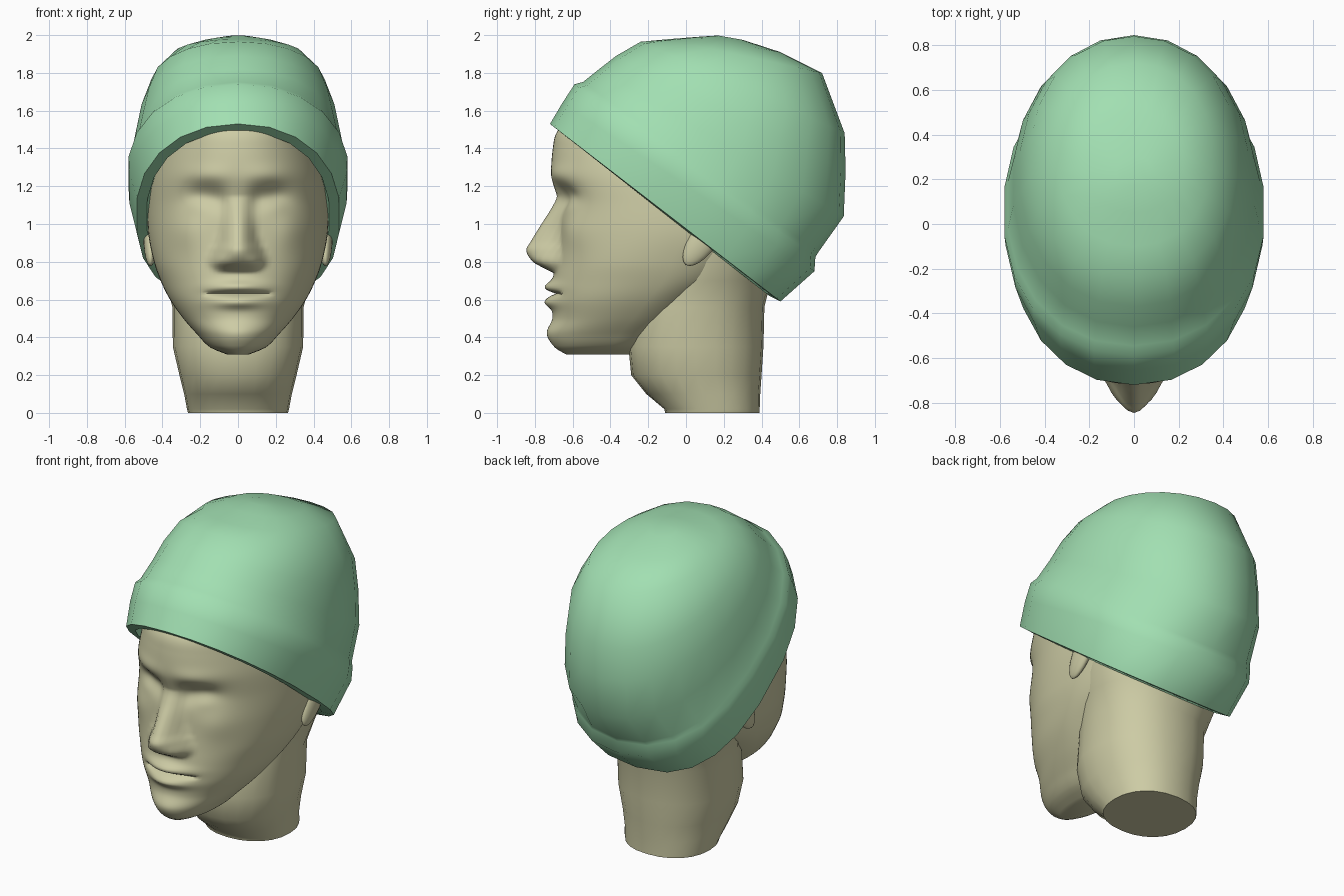
import bpy, math

if "Cube" in bpy.data.objects:
    bpy.data.objects.remove(bpy.data.objects["Cube"])


def material(name, rgb):
    m = bpy.data.materials.new(name)
    m.diffuse_color = (*rgb, 1)
    m.use_nodes = True
    m.node_tree.nodes["Principled BSDF"].inputs["Base Color"].default_value = m.diffuse_color
    return m


SKIN = material("pale olive skin", (0.61, 0.60, 0.375))
KNIT = material("mint green knit", (0.36, 0.74, 0.445))


def spline(table, z, col):
    """Smooth (Hermite) lookup of column col at height z."""
    n = len(table)
    z = max(table[0][0], min(table[-1][0], z))
    i = max(k for k in range(n - 1) if table[k][0] <= z)

    def slope(k):
        a, b = table[max(k - 1, 0)], table[min(k + 1, n - 1)]
        return (b[col] - a[col]) / (b[0] - a[0])
    p, q = table[i], table[i + 1]
    h = q[0] - p[0]
    t = (z - p[0]) / h
    return ((2*t**3 - 3*t*t + 1) * p[col] + (t**3 - 2*t*t + t) * h * slope(i)
            + (3*t*t - 2*t**3) * q[col] + (t**3 - t*t) * h * slope(i + 1))


def loft(name, rings, mat, angle, cap_start=True):
    """Skin a list of closed rings and close the ends."""
    n = len(rings[0])
    verts = [p for r in rings for p in r]
    faces = []
    for j in range(len(rings) - 1):
        for i in range(n):
            k = (i + 1) % n
            faces.append((j*n + i, j*n + k, (j+1)*n + k, (j+1)*n + i))
    if cap_start:
        faces.append(tuple(reversed(range(n))))
    faces.append(tuple(range(len(verts) - n, len(verts))))
    me = bpy.data.meshes.new(name)
    me.from_pydata(verts, [], faces)
    me.materials.append(mat)
    ob = bpy.data.objects.new(name, me)
    bpy.context.collection.objects.link(ob)
    smooth(ob, angle)
    return ob


def smooth(ob, angle):
    bpy.ops.object.select_all(action='DESELECT')
    ob.select_set(True)
    bpy.context.view_layer.objects.active = ob
    bpy.ops.object.shade_smooth_by_angle(angle=math.radians(angle))


def spow(v, e):
    return math.copysign(abs(v) ** e, v)


# Head sections: z, front y, back y, half width, y of widest point
HEAD = [(.31, -.635, -.30, .06, -.45), (.345, -.69, -.22, .145, -.40),
        (.42, -.722, -.08, .22, -.35), (.50, -.705, .03, .29, -.28),
        (.60, -.712, .15, .36, -.20), (.70, -.705, .30, .41, -.12),
        (.80, -.69, .42, .445, -.08), (.95, -.675, .52, .475, 0),
        (1.10, -.675, .57, .478, .03), (1.25, -.71, .58, .465, .05),
        (1.40, -.705, .58, .43, .05), (1.50, -.675, .54, .40, .05),
        (1.65, -.52, .45, .33, .05), (1.80, -.30, .35, .20, .05)]
# Nose: z, ridge y, half width of base
NOSE = [(.74, -.70, .12), (.765, -.75, .145), (.80, -.81, .16),
        (.86, -.845, .145), (.91, -.82, .12), (1.0, -.765, .10),
        (1.08, -.715, .09), (1.15, -.685, .085), (1.22, -.70, .10)]


def bump(x, z, cx, cz, rx, rz):
    return math.exp(-((abs(x) - cx) / rx) ** 2 - ((z - cz) / rz) ** 2)


def features(x, z, front):
    """Forward offset of the face surface."""
    d = 0
    if .74 < z < 1.22:
        w = spline(NOSE, z, 2)
        if abs(x) < w:
            d += max(0, front - spline(NOSE, z, 1)) * (1 - (x / w) ** 2) ** 1.6
    d += .022 * bump(x, z, .09, .80, .04, .04)           # nostril wings
    d -= .050 * bump(x, z, .18, 1.145, .10, .070)        # eye sockets
    d -= .018 * bump(x, z, .10, 1.13, .04, .06)
    d += .014 * bump(x, z, .20, 1.10, .06, .045)         # eyes
    d += .014 * bump(x, z, .17, 1.26, .13, .05)          # brows
    d += .022 * bump(x, z, .28, .96, .10, .10)           # cheekbones
    d += .040 * bump(x, z, 0, .668, .13, .030)           # upper lip
    d += .038 * bump(x, z, 0, .585, .12, .030)           # lower lip
    if abs(x) < .19:                                     # mouth line
        d -= .035 * math.exp(-((z - .632) / .010) ** 2) * (1 - (x / .19) ** 4)
    d += .015 * bump(x, z, 0, .42, .10, .06)             # chin
    return d


def head_ring(z, n=128):
    yf, yb, w, yc = (spline(HEAD, z, c) for c in (1, 2, 3, 4))
    ring = []
    for i in range(n):
        a = 2 * math.pi * i / n
        s, c = math.sin(a), -math.cos(a)
        x = w * spow(s, .92)
        if c < 0:
            front = yc - (yc - yf) * abs(c) ** .88
            y = front - min(1, abs(c) * 2.5) * features(x, z, yf)
        else:
            y = yc + (yb - yc) * c
        ring.append((x, y, z))
    return ring


levels = [.31, .317, .33] + [.345 + .011 * i for i in range(110)] + [1.62, 1.7, 1.8]
loft("head", [head_ring(z) for z in levels], SKIN, 60)


# Neck sections: z, front y, back y, half width
NECK = [(0, -.11, .39, .265), (.02, -.115, .39, .27), (.10, -.21, .393, .285),
        (.20, -.29, .40, .31), (.35, -.305, .41, .345), (.56, -.28, .415, .347),
        (.70, -.22, .45, .385), (.80, -.18, .47, .42), (.95, -.15, .50, .44)]


def neck_ring(z, yf, yb, w, n=24):
    r = []
    for i in range(n):
        a = 2 * math.pi * i / n
        y = (yf + yb) / 2 - (yb - yf) / 2 * spow(math.cos(a), .9)
        r.append((w * spow(math.sin(a), .9), y, z))
    return r


loft("neck", [neck_ring(*s) for s in NECK], SKIN, 50)

# Ears, mostly hidden beneath the cap
for side in (1, -1):
    bpy.ops.mesh.primitive_uv_sphere_add(segments=20, ring_count=12, radius=1,
                                         location=(side * .463, .105, .935),
                                         rotation=(math.radians(-35), 0, 0))
    ear = bpy.context.object
    ear.name = "ear_left" if side > 0 else "ear_right"
    ear.scale = (.038, .075, .185)
    ear.data.materials.append(SKIN)
    smooth(ear, 60)

# Knitted cap rings, tilted: front y, z, back y, z, half width, back roundness
CAP = [(-.58, 1.58, .42, .74, .45, .85), (-.672, 1.492, .44, .62, .485, .8),
       (-.72, 1.53, .50, .59, .54, .76), (-.655, 1.64, .68, .75, .58, .85),
       (-.59, 1.74, .685, .825, .585, .87), (-.545, 1.752, .70, .85, .57, .9),
       (-.46, 1.82, .835, 1.04, .545, .97), (-.37, 1.89, .845, 1.28, .515, .97),
       (-.24, 1.965, .84, 1.48, .465, .96), (-.10, 1.978, .72, 1.80, .35, .93),
       (.05, 1.99, .50, 1.91, .22, .93), (.17, 1.998, .30, 1.975, .08, .93)]


def cap_ring(fy, fz, by, bz, w, back, n=22):
    r = []
    for i in range(n):
        a = 2 * math.pi * i / n
        e = .93 if math.cos(a) > 0 else back
        t = .5 - .5 * spow(math.cos(a), e)
        r.append((w * spow(math.sin(a), e), fy + (by - fy) * t, fz + (bz - fz) * t))
    return r


loft("knit_cap", [cap_ring(*s) for s in CAP], KNIT, 65, cap_start=False)
